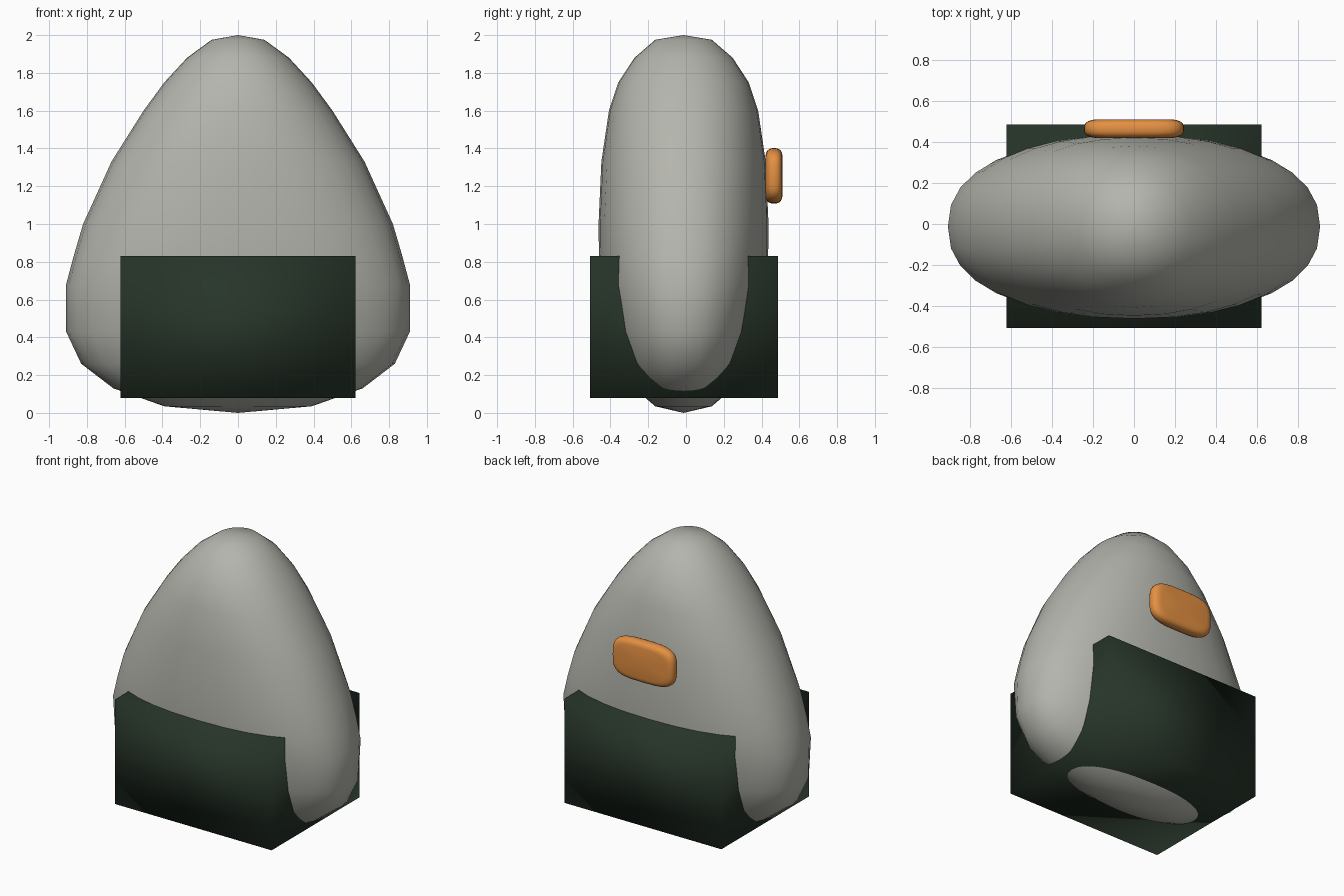
import bpy, bmesh, math

if "Cube" in bpy.data.objects:
    bpy.data.objects.remove(bpy.data.objects["Cube"])


def material(name, rgb):
    m = bpy.data.materials.new(name)
    m.diffuse_color = (*rgb, 1)
    m.use_nodes = True
    m.node_tree.nodes["Principled BSDF"].inputs["Base Color"].default_value = m.diffuse_color
    return m


def finish(bm, name, mat, loc):
    bmesh.ops.recalc_face_normals(bm, faces=bm.faces)
    for f in bm.faces:
        f.smooth = True
    me = bpy.data.meshes.new(name)
    bm.to_mesh(me)
    bm.free()
    me.materials.append(mat)
    ob = bpy.data.objects.new(name, me)
    ob.location = loc
    bpy.context.collection.objects.link(ob)
    return ob


def loft(name, rings, low, high, mat, loc, sides=32):
    """Stack superelliptic rings (height, half x, half y, exponent), closed by two tips."""
    bm = bmesh.new()
    loops = []
    for h, a, b, e in rings:
        loop = []
        for i in range(sides):
            t = 2 * math.pi * i / sides
            c, s = math.cos(t), math.sin(t)
            x = math.copysign(abs(c) ** (2 / e), c) * a
            y = math.copysign(abs(s) ** (2 / e), s) * b
            loop.append(bm.verts.new((x, y, h)))
        loops.append(loop)
    for p, q in zip(loops, loops[1:]):
        for i in range(sides):
            j = (i + 1) % sides
            bm.faces.new((p[i], p[j], q[j], q[i]))
    for h, loop in ((low, loops[0]), (high, loops[-1])):
        tip = bm.verts.new((0, 0, h))
        for i in range(sides):
            bm.faces.new((loop[i], loop[(i + 1) % sides], tip))
    return finish(bm, name, mat, loc)


rice = material("rice grey", (0.46, 0.46, 0.42))
green = material("seaweed green", (0.02, 0.035, 0.022))
orange = material("filling orange", (0.78, 0.28, 0.055))

# Rice ball: rounded triangle in front view, rounded slab from the side
body = [
    (0.035, 0.39, 0.15, 2.2), (0.13, 0.66, 0.26, 2.3), (0.26, 0.83, 0.335, 2.3),
    (0.43, 0.91, 0.39, 2.3), (0.68, 0.91, 0.44, 2.3), (0.83, 0.87, 0.448, 2.3),
    (1.0, 0.82, 0.45, 2.25), (1.33, 0.67, 0.435, 2.2), (1.6, 0.50, 0.395, 2.15),
    (1.75, 0.39, 0.345, 2.1), (1.88, 0.27, 0.26, 2.1), (1.975, 0.14, 0.15, 2.0),
]
loft("rice_ball", body, 0.0, 2.0, rice, (0, -0.013, 0))

# Seaweed wrap: plain block around the lower half
bm = bmesh.new()
bmesh.ops.create_cube(bm, size=1)
bmesh.ops.scale(bm, vec=(1.245, 0.995, 0.75), verts=bm.verts)
finish(bm, "seaweed_wrap", green, (0, -0.01, 0.455))

# Filling: pillow-shaped piece on the back
pillow = []
for k in range(1, 12):
    t = math.pi * k / 12 - math.pi / 2
    r = math.cos(t) ** 0.5
    h = 0.046 * math.copysign(abs(math.sin(t)) ** 0.8, t)
    pillow.append((h, 0.245 - 0.11 * (1 - r), 0.147 - 0.08 * (1 - r), 3.6))
filling = loft("filling", pillow, -0.046, 0.046, orange, (0, 0.466, 1.255))
filling.rotation_euler.x = math.pi / 2
